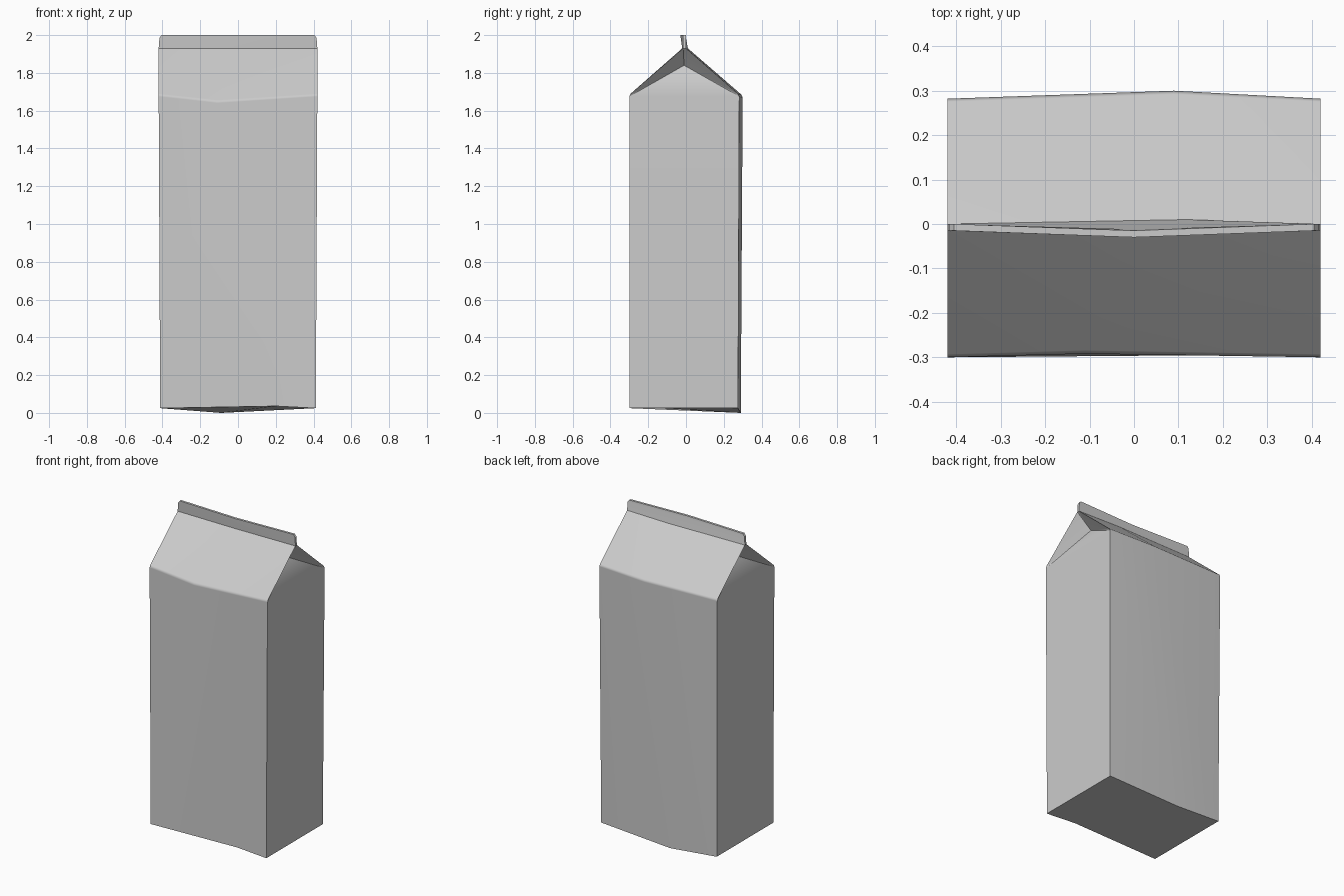
import bpy, bmesh, math

if "Cube" in bpy.data.objects:
    bpy.data.objects.remove(bpy.data.objects["Cube"])

bm = bmesh.new()


def row(half, y_end, z_end, x_mid, y_mid, z_mid):
    """Left, kinked middle and right point of one horizontal fold line."""
    return [bm.verts.new(p) for p in ((-half, y_end, z_end), (x_mid, y_mid, z_mid), (half, y_end, z_end))]


def strip(a, b):
    for i in range(2):
        bm.faces.new((a[i], a[i + 1], b[i + 1], b[i]))


# Fold lines from the base up: base, eave (two rows), ridge, fin shoulder, fin top
front = [row(0.412, -0.300, 0.025, 0.20, -0.295, 0.036),
         row(0.420, -0.300, 1.675, -0.11, -0.292, 1.640),
         row(0.420, -0.293, 1.690, -0.11, -0.284, 1.657),
         row(0.420, -0.015, 1.930, 0.00, -0.020, 1.930),
         row(0.416, -0.015, 1.985, 0.00, -0.028, 1.985),
         row(0.405, -0.015, 2.000, 0.00, -0.030, 2.000)]
back = [row(0.412, 0.275, 0.025, -0.09, 0.290, 0.0),
        row(0.420, 0.282, 1.675, 0.09, 0.300, 1.670),
        row(0.420, 0.275, 1.690, 0.09, 0.292, 1.686),
        row(0.420, 0.000, 1.930, 0.12, 0.010, 1.930),
        row(0.416, 0.000, 1.985, 0.00, -0.012, 1.985),
        row(0.405, 0.000, 2.000, 0.00, -0.015, 2.000)]

# Walls, roof slopes and fin faces
for side in (front, back):
    for lower, upper in zip(side, side[1:]):
        strip(lower, upper)

# Base and top of the fin
strip(front[0], back[0])
strip(front[-1], back[-1])

# Side walls and the tucked-in gable folds at both ends
for end, sign in ((0, -1), (2, 1)):
    f = [r[end] for r in front]
    b = [r[end] for r in back]
    apex = bm.verts.new((sign * 0.32, -0.01, 1.84))
    bm.faces.new((f[0], f[1], b[1], b[0]))
    bm.faces.new((f[1], b[1], apex))
    for s in (f, b):
        bm.faces.new((s[1], s[2], apex))
        bm.faces.new((s[2], s[3], apex))
    bm.faces.new((f[3], b[3], apex))
    for i in (3, 4):
        bm.faces.new((f[i], f[i + 1], b[i + 1], b[i]))

bmesh.ops.recalc_face_normals(bm, faces=bm.faces[:])
mesh = bpy.data.meshes.new("carton")
bm.to_mesh(mesh)
bm.free()
carton = bpy.data.objects.new("carton", mesh)
bpy.context.collection.objects.link(carton)

# Soft eaves, crisp folds
bpy.context.view_layer.objects.active = carton
carton.select_set(True)
bpy.ops.object.shade_smooth_by_angle(angle=math.radians(32))
weighted = carton.modifiers.new("flat_panels", "WEIGHTED_NORMAL")
weighted.keep_sharp = True
